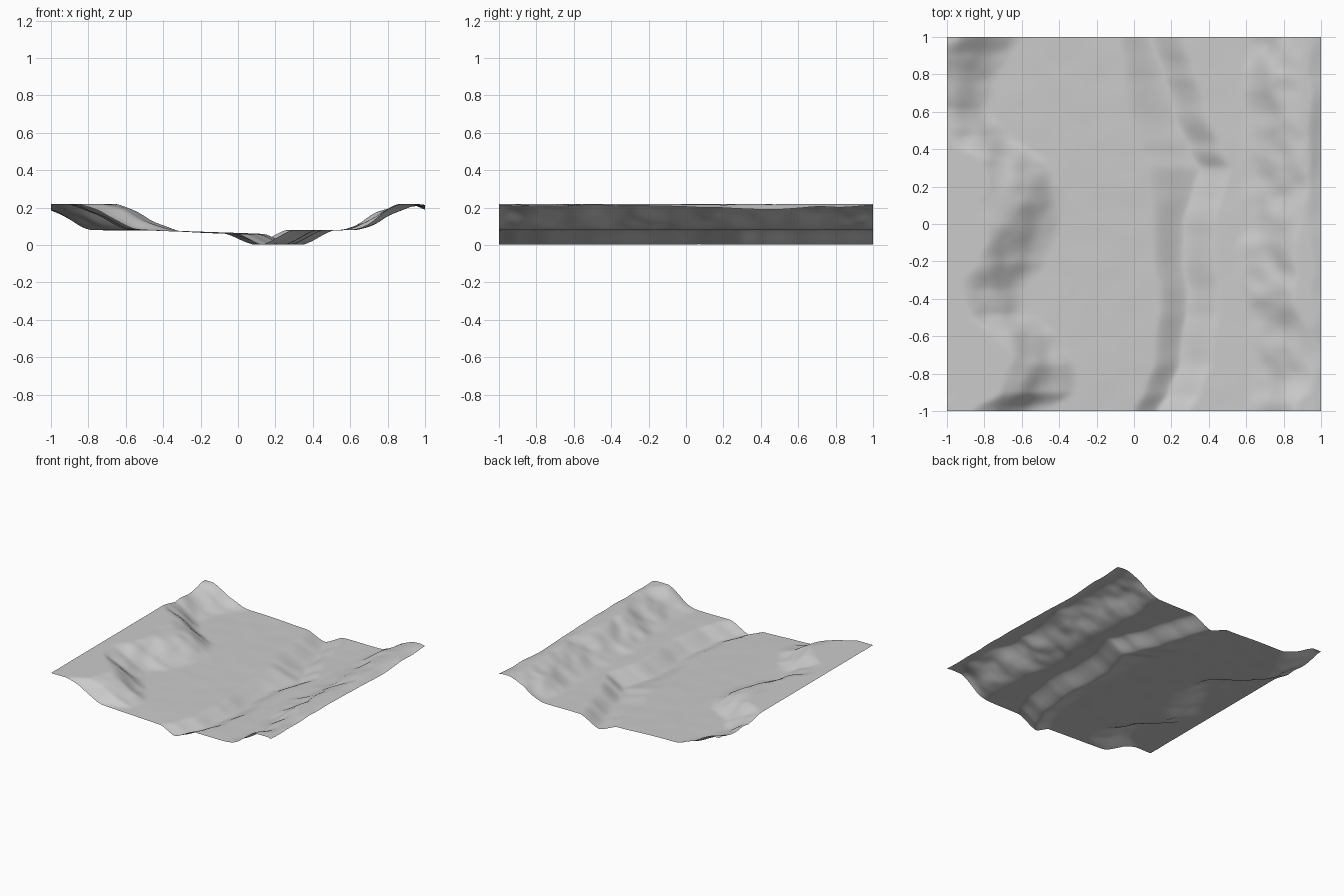
import bpy
import bmesh
from mathutils import Vector, noise

if "Cube" in bpy.data.objects:
    bpy.data.objects.remove(bpy.data.objects["Cube"])

N = 170  # grid resolution

# Plan-view guide lines, as (y, value) points
CHANNEL = [(-1, .13), (-.9, .18), (-.75, .24), (-.6, .26), (-.4, .29), (-.2, .26), (0, .265),
           (.15, .31), (.3, .35), (.4, .29), (.6, .22), (.8, .16), (1, .09)]
LEFT_BANK = [(-1, .13), (0, .16), (.3, .26), (.6, .24), (1, .16)]
LEFT_HILL = [(-1, -.68), (-.9, -.53), (-.75, -.5), (-.6, -.58), (-.48, -.72),
             (-.35, -.76), (-.2, -.67), (0, -.61), (.2, -.58), (.33, -.64),
             (.48, -.85), (.62, -.95), (.75, -.93), (.9, -.85), (1, -.78)]
RIGHT_HILL = [(-1, .76), (-.8, .8), (-.6, .8), (-.35, .73), (-.1, .71), (.15, .75),
              (.35, .73), (.6, .75), (.8, .72), (1, .76)]
RIM_DIP = [(-1, .012), (-.3, .012), (0, .018), (.4, .034), (.8, .022), (1, .012)]


def smooth(t):
    t = max(0.0, min(1.0, t))
    return t * t * (3 - 2 * t)


def follow(line, y):
    """value of a guide line at y, eased between its points"""
    for (y0, x0), (y1, x1) in zip(line, line[1:]):
        if y <= y1:
            t = (y - y0) / (y1 - y0)
            return x0 + (x1 - x0) * (0.5 * t + 0.5 * smooth(t))
    return line[-1][1]


def rough(x, y, f, seed):
    return noise.noise(Vector((x * f, y * f, seed)))


def height(x, y):
    w = x + 0.05 * rough(x, y, 4, 3.3) + 0.02 * rough(x, y, 10, 7.7)
    c = follow(CHANNEL, y) + 0.012 * rough(0, y, 9, 1.5)
    # valley floor, falling gently to the channel
    plain = 0.083
    if x < c:
        plain -= 0.022 * smooth((x + 0.6) / (c + 0.6))
    # hills on both sides, with long soft feet
    left = smooth((follow(LEFT_HILL, y) + 0.2 - w) / 0.4)
    right = smooth((w - follow(RIGHT_HILL, y) + 0.18) / 0.36)
    hill = max(left, right)
    z = plain + (0.225 - plain) * hill
    z += 0.03 * rough(x, y, 5, 9.1) * hill * (1.3 - hill)
    # right rim dips outward
    z -= follow(RIM_DIP, y) * smooth((x - 0.92) / 0.1)
    # stream channel with a narrow bed
    d = x - c
    t = abs(d) / (follow(LEFT_BANK, y) if d < 0 else 0.17)
    cut = max(0.0, 1 - t)
    cut = 0.5 * cut + 0.5 * smooth(cut)
    z = z * (1 - cut) + 0.004 * cut
    z += 0.002 * rough(x, y, 7, 2.2)
    return max(0.0, min(0.222, z))


# Terrain sheet
mesh = bpy.data.meshes.new("valley_terrain")
bm = bmesh.new()
bmesh.ops.create_grid(bm, x_segments=N, y_segments=N, size=1)
for v in bm.verts:
    v.co.z = height(v.co.x, v.co.y)
low = min(v.co.z for v in bm.verts)
for v in bm.verts:
    v.co.z -= low
# wear down the hard creases
for _ in range(2):
    bmesh.ops.smooth_vert(bm, verts=[v for v in bm.verts if not v.is_boundary],
                          factor=0.5, use_axis_z=True)
for f in bm.faces:
    f.smooth = True
bm.to_mesh(mesh)
bm.free()

terrain = bpy.data.objects.new("valley_terrain", mesh)
bpy.context.collection.objects.link(terrain)

grey = bpy.data.materials.new("light_grey")
grey.diffuse_color = (0.6, 0.6, 0.6, 1)
grey.use_nodes = True
grey.node_tree.nodes["Principled BSDF"].inputs["Base Color"].default_value = grey.diffuse_color
mesh.materials.append(grey)
